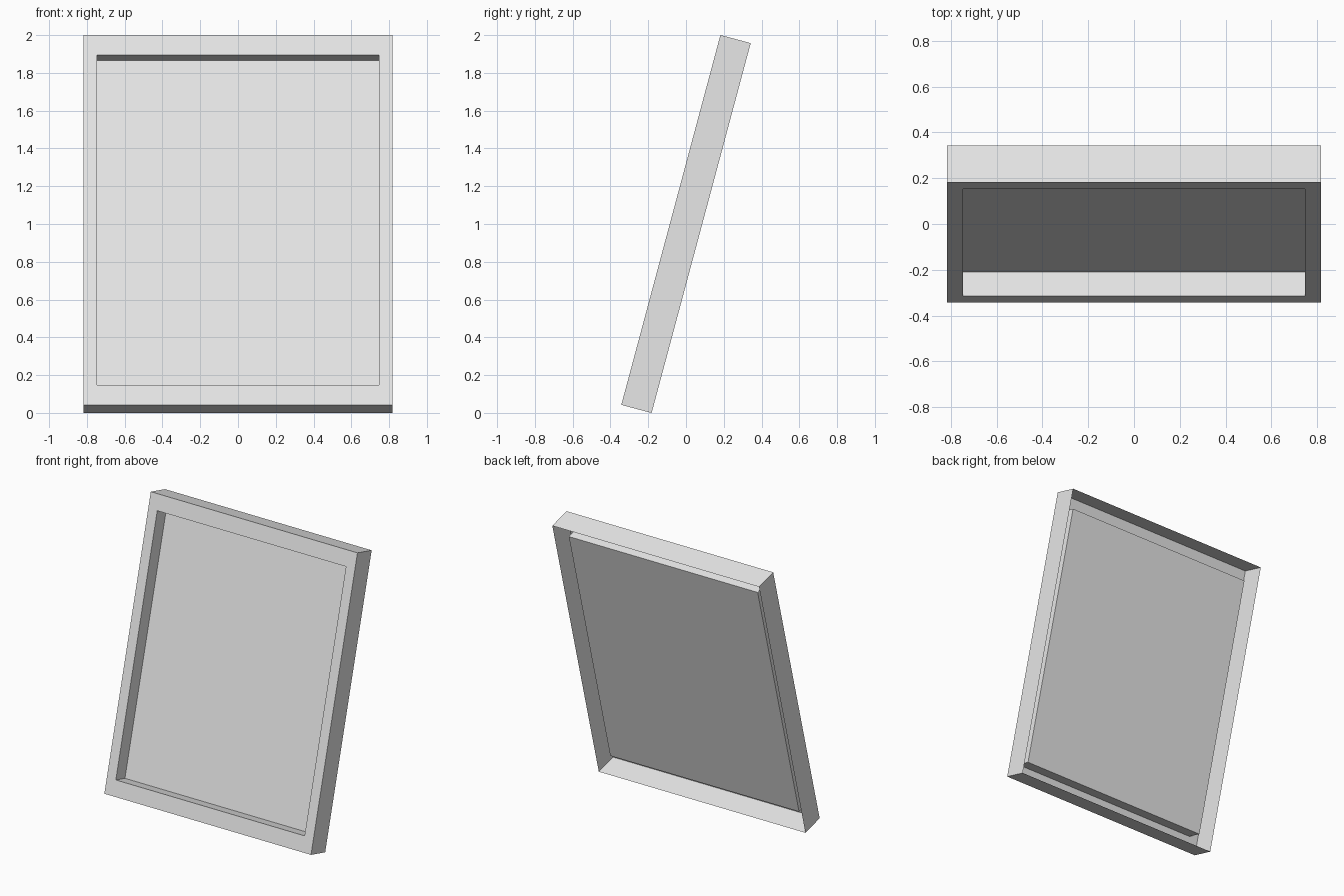
import bpy
import bmesh
import math
from mathutils import Matrix, Vector

default = bpy.data.objects.get("Cube")
if default:
    bpy.data.objects.remove(default, do_unlink=True)

WIDTH, DEPTH, HEIGHT = 1.634, 0.166, 2.027
SIDE_BORDER, END_BORDER, RECESS = 0.1, 0.11, 0.107
TILT = math.radians(-15)

# Plain grey finish
grey = bpy.data.materials.new("light grey")
grey.use_nodes = True
colour = (0.8, 0.8, 0.8, 1.0)
grey.diffuse_color = colour
grey.node_tree.nodes["Principled BSDF"].inputs["Base Color"].default_value = colour

# Outer shell
bm = bmesh.new()
bmesh.ops.create_cube(bm, size=1)
bmesh.ops.scale(bm, vec=(WIDTH, DEPTH, HEIGHT), verts=bm.verts)
bm.normal_update()
front = min(bm.faces, key=lambda f: f.normal.y)
back = max(bm.faces, key=lambda f: f.normal.y)

# Front border
bmesh.ops.inset_region(bm, faces=[front], thickness=SIDE_BORDER)
for v in front.verts:
    v.co.z = math.copysign(HEIGHT / 2 - END_BORDER, v.co.z)

# Recessed panel with straight walls
panel = bmesh.ops.extrude_discrete_faces(bm, faces=[front])["faces"][0]
bmesh.ops.translate(bm, vec=Vector((0, RECESS, 0)), verts=panel.verts)

# Hollow, open back
bmesh.ops.delete(bm, geom=[back], context="FACES_ONLY")

# Lean the frame backwards
bm.transform(Matrix.Translation((0, 0, 1)) @ Matrix.Rotation(TILT, 4, "X"))

mesh = bpy.data.meshes.new("leaning_frame")
bm.to_mesh(mesh)
bm.free()
mesh.materials.append(grey)
frame = bpy.data.objects.new("leaning_frame", mesh)
bpy.context.collection.objects.link(frame)
